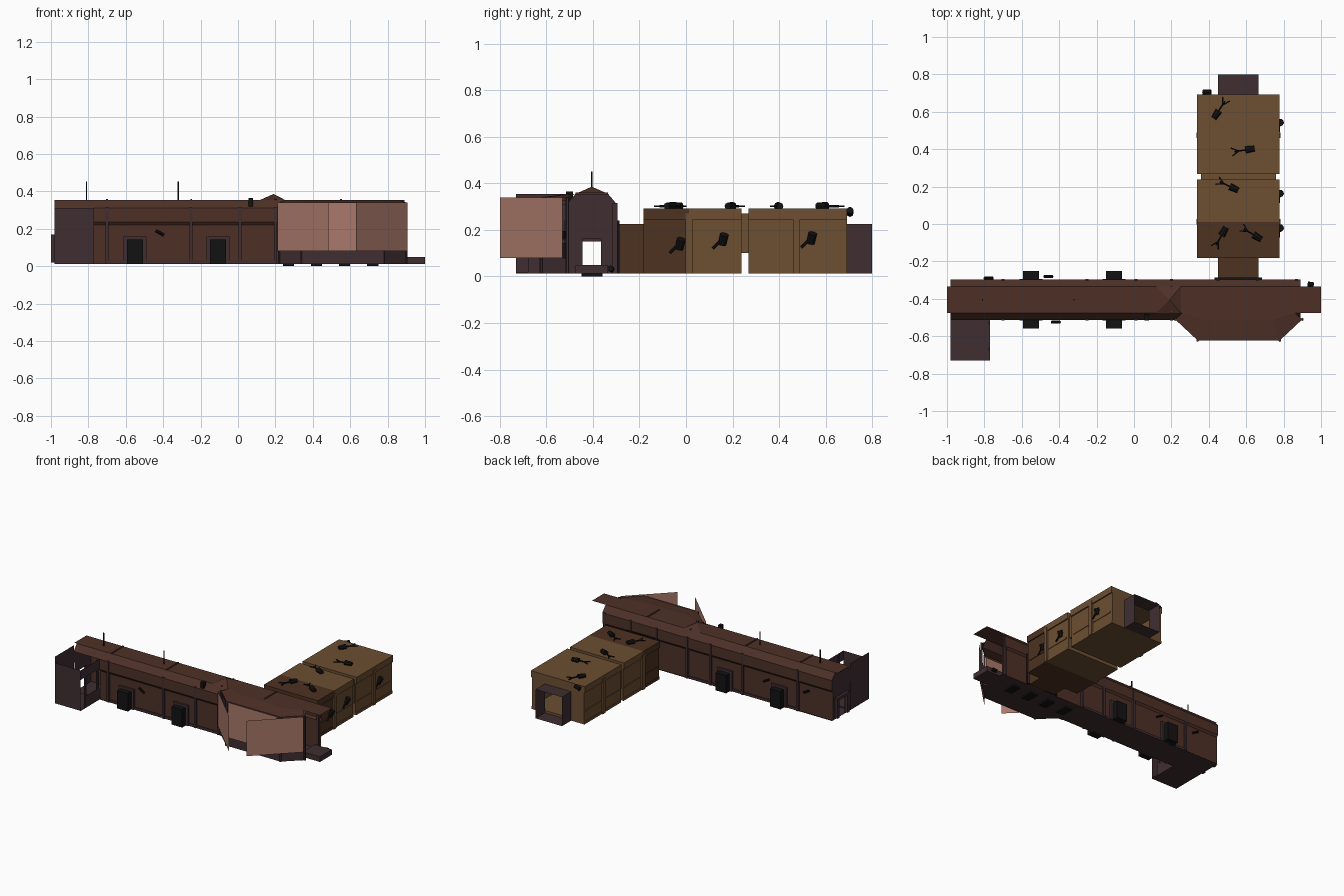
import bpy, bmesh, math
from mathutils import Vector

if "Cube" in bpy.data.objects:
    bpy.data.objects.remove(bpy.data.objects["Cube"])


def mat(name, r, g, b):
    m = bpy.data.materials.new(name)
    m.diffuse_color = (r, g, b, 1)
    m.use_nodes = True
    m.node_tree.nodes["Principled BSDF"].inputs["Base Color"].default_value = m.diffuse_color
    return m


RUST = mat("rust", .075, .03, .02)
PURPLE = mat("purple", .05, .027, .031)
OCHRE = mat("ochre", .15, .077, .032)
UMBER = mat("umber", .075, .032, .015)
PANE = mat("pane", .40, .19, .145)
DARK = mat("dark", .007, .006, .006)


def finish(name, bm, m):
    me = bpy.data.meshes.new(name)
    bm.to_mesh(me)
    bm.free()
    me.materials.append(m)
    ob = bpy.data.objects.new(name, me)
    bpy.context.collection.objects.link(ob)
    return ob


def sheets(name, polys, m):
    bm = bmesh.new()
    for p in polys:
        bm.faces.new([bm.verts.new(v) for v in p])
    bmesh.ops.remove_doubles(bm, verts=bm.verts, dist=1e-5)
    return finish(name, bm, m)


def box(name, x, y, z, m, skip=""):
    """Box from ranges; skip drops faces, e.g. '+y -y'."""
    bm = bmesh.new()
    bmesh.ops.create_cube(bm, size=1)
    for v in bm.verts:
        v.co = [r[0] + (c + .5) * (r[1] - r[0]) for c, r in zip(v.co, (x, y, z))]
    bm.normal_update()
    gone = []
    for s in skip.split():
        n = Vector([(a == s[1]) * (1 if s[0] == "+" else -1) for a in "xyz"])
        gone += [f for f in bm.faces if f.normal.dot(n) > .9]
    bmesh.ops.delete(bm, geom=gone, context="FACES")
    return finish(name, bm, m)


def rod(name, a, b, r, m, r2=None, n=8):
    a, b = Vector(a), Vector(b)
    bm = bmesh.new()
    bmesh.ops.create_cone(bm, cap_ends=True, segments=n, radius1=r,
                          radius2=r if r2 is None else r2, depth=(b - a).length)
    bm.transform((b - a).to_track_quat("Z", "Y").to_matrix().to_4x4())
    bmesh.ops.translate(bm, verts=bm.verts, vec=(a + b) / 2)
    return finish(name, bm, m)


def strip(name, pts, x0, x1, m):
    """Sheet swept along x from a (y, z) profile."""
    return sheets(name, [[(x0, *p), (x1, *p), (x1, *q), (x0, *q)]
                         for p, q in zip(pts, pts[1:])], m)


# --- corridor shell -------------------------------------------------------
YC = -.405
half = [(.097, .012), (.097, .22), (.108, .235), (.108, .31), (.07, .355)]
back = [(YC + y, z) for y, z in half]
front = [(YC - y, z) for y, z in half]
strip("corridor_back_wall", back, -.98, .89, RUST)
strip("corridor_front_wall", front, -.77, .22, RUST)
strip("corridor_front_eave", front[3:], -.98, .89, RUST)
strip("corridor_roof", [back[-1], front[-1]], -1, 1, RUST)
strip("corridor_floor", [(-.30, .012), (-.51, .012)], -.98, .89, PURPLE)

# bulkheads with a doorway, at the closed end and before the bay
for i, x in enumerate((-.98, .22)):
    sheets(f"bulkhead_{i}", [
        [(x, *p) for p in (back[0], back[1], back[2], back[3], back[4],
                           (YC + .04, .16), (YC + .04, .012))],
        [(x, *p) for p in (front[0], front[1], front[2], front[3], front[4],
                           (YC - .04, .16), (YC - .04, .012))],
        [(x, *p) for p in (back[4], front[4], (YC - .04, .16), (YC + .04, .16))]], PURPLE)

# ribs on both sides, doors with frames, and wall rails
for s, side in ((-1, "front"), (1, "back")):
    def yr(a, b):
        return sorted((YC + s * a, YC + s * b))
    for i, x in enumerate((-.70, -.25, .01, .20) + ((.45, .66, .87) if s > 0 else ())):
        box(f"{side}_rib_{i}", (x - .008, x + .008), yr(.09, .111), (.012, .315), PURPLE)
    for i, x in enumerate((-.55, -.107)):
        box(f"{side}_door_{i}", (x - .043, x + .043), yr(.09, .153), (.012, .143), DARK)
        for k in (-1, 1):
            c = x + k * .052
            box(f"{side}_jamb_{i}_{k}", (c - .009, c + .009), yr(.09, .112), (.012, .158), PURPLE)
        box(f"{side}_lintel_{i}", (x - .061, x + .061), yr(.09, .112), (.143, .16), PURPLE)
    box(f"{side}_rail", (-.70, .2), yr(.09, .104), (.012, .03), PURPLE)

# roof seams, antennas and low pyramid cap
for i, x in enumerate((-.70, -.25, .20, .55)):
    box(f"roof_seam_{i}", (x - .005, x + .005), (YC - .07, YC + .07), (.352, .36), RUST)
for i, x in enumerate((-.81, -.32)):
    rod(f"antenna_{i}", (x, YC, .35), (x, YC, .452), .004, DARK, n=6)
cap = [(.12, YC - .07, .355), (.25, YC - .07, .355), (.25, YC + .07, .355), (.12, YC + .07, .355)]
sheets("roof_cap", [[cap[i], cap[(i + 1) % 4], (.19, YC, .386)] for i in range(4)], RUST)
box("roof_vent", (.055, .08), (YC - .11, YC - .08), (.32, .365), DARK)
for i, (x, y) in enumerate(((-.42, -.525), (-.46, -.28), (-.78, -.29))):
    rod(f"wall_lamp_{i}", (x - .02, y, .19), (x + .025, y, .165), .008, DARK)

# --- open-topped side branch at the left end ------------------------------
box("branch_floor", (-.98, -.77), (-.73, -.51), (.012, .02), PURPLE)
sheets("branch_walls", [
    [(-.98, -.73, .012), (-.98, -.51, .012), (-.98, -.51, .355), (-.98, -.73, .355)],
    [(-.98, -.73, .012), (-.77, -.73, .012), (-.77, -.73, .31), (-.98, -.73, .31)],
    [(-.77, -.68, .012), (-.77, -.51, .012), (-.77, -.51, .1), (-.77, -.68, .1)],
    [(-.77, -.73, .24), (-.77, -.51, .24), (-.77, -.51, .31), (-.77, -.73, .31)]], PURPLE)
for i, y in enumerate((-.67, -.53)):
    box(f"branch_post_{i}", (-.778, -.77), (y - .01, y + .01), (.012, .31), PURPLE)

# left doorway collar and right-hand threshold
for i, y in enumerate((-.475, -.36)):
    box(f"collar_post_{i}", (-1, -.98), (y, y + .025), (.02, .17), PURPLE)
box("collar_lintel", (-1, -.98), (-.475, -.335), (.15, .17), PURPLE)
box("threshold", (.86, 1), (-.475, -.335), (.012, .05), PURPLE)
rod("threshold_lamp", (.93, -.32, .03), (.96, -.325, .035), .013, DARK)
for i in range(4):
    x = .24 + i * .15
    box(f"foot_plate_{i}", (x, x + .06), (-.45, -.36), (0, .013), DARK)

# --- bay with its offset window panes -------------------------------------
plan = [(.22, -.51), (.34, -.622), (.78, -.622), (.90, -.51)]


def ring(z, inset=0):
    return [(x, y + inset, z) for x, y in plan]


def band(a, b):
    return [[a[i], a[i + 1], b[i + 1], b[i]] for i in range(3)]


roof_in = [(.26, -.475, .355), (.38, -.515, .355), (.74, -.515, .355), (.86, -.475, .355)]
sheets("bay_floor", [ring(.012)], PURPLE)
sheets("bay_sill", band(ring(.012), ring(.08)), PURPLE)
sheets("bay_header", band(ring(.325), ring(.34)), RUST)
sheets("bay_roof", band(ring(.34), roof_in) + [roof_in], RUST)
for i, (x, y) in enumerate(plan):
    rod(f"bay_post_{i}", (x, y, .012), (x, y, .34), .008, PURPLE, n=6)
for name, a, b in (("left", (.21, -.53), (.485, -.80)), ("middle", (.36, -.632), (.76, -.632)),
                   ("right", (.63, -.80), (.905, -.53))):
    sheets(f"{name}_pane", [[(*a, .08), (*b, .08), (*b, .34), (*a, .34)]], PANE)

# --- rear wing: two rooms, each of two blocks -----------------------------
box("link_tunnel", (.45, .665), (-.30, -.18), (.012, .225), UMBER, "+y -y")
box("link_collar", (.43, .685), (-.30, -.285), (.012, .24), DARK, "+y -y")
box("end_tunnel", (.45, .665), (.69, .80), (.012, .225), PURPLE, "+y -y")
for i, (y0, y1) in enumerate(((-.183, .012), (.012, .238), (.268, .475), (.475, .693))):
    m = UMBER if i == 0 else OCHRE
    skip = "-y" if i % 2 else "+y"
    if i in (0, 3):
        skip = "-y +y"
    box(f"block_body_{i}", (.347, .77), (y0, y1), (.012, .25), m, skip)
    box(f"block_cornice_{i}", (.338, .779), (y0, y1), (.245, .292), m)
    box(f"block_base_{i}", (.342, .775), (y0, y1), (.012, .03), m)
    for s, x in ((-1, .347), (1, .77)):
        box(f"block_rail_{i}_{s}", (x - .004, x + .004), (y0 + .02, y1 - .02), (.10, .11), m)
for i, y in enumerate((-.183, .693)):
    m = (UMBER, OCHRE)[i]
    sheets(f"wing_end_{i}", [
        [(.347, y, .012), (.45, y, .012), (.45, y, .25), (.347, y, .25)],
        [(.665, y, .012), (.77, y, .012), (.77, y, .25), (.665, y, .25)],
        [(.45, y, .225), (.665, y, .225), (.665, y, .25), (.45, y, .25)]], m)
for s, x in ((-1, .342), (1, .775)):
    for i, y in enumerate((.012, .475)):
        box(f"pilaster_{s}_{i}", (x - .008, x + .008), (y - .015, y + .015), (.012, .27), OCHRE)
box("room_joint", (.357, .76), (.236, .27), (.10, .27), OCHRE, "+y -y")

# --- fixtures on the wing: lamp head with a forked bracket ----------------
for i, (x, y, a) in enumerate(((.44, .585, 1.0), (.62, .40, 3.3), (.535, .19, 2.7),
                               (.48, -.04, 4.2), (.66, -.07, 2.6))):
    d = Vector((math.cos(a), math.sin(a), 0))
    p = Vector((x, y, .302))
    rod(f"roof_lamp_{i}", p - d * .025, p + d * .025, .015, DARK, .019)
    rod(f"roof_arm_{i}", p, p + d * .085, .005, DARK, n=6)
    for k in (-.5, .5):
        e = Vector((math.cos(a + k), math.sin(a + k), 0))
        rod(f"roof_fork_{i}_{k}", p + d * .06, p + d * .06 + e * .045, .004, DARK, n=6)
for i, (y, z) in enumerate(((-.03, .14), (.155, .16), (.535, .165))):
    rod(f"side_lamp_{i}", (.765, y, z - .02), (.785, y + .01, z + .02), .019, DARK)
    rod(f"side_arm_{i}", (.776, y, z), (.776, y - .04, z - .04), .006, DARK, n=6)
rod("end_lamp", (.37, .705, .27), (.41, .705, .285), .015, DARK)
